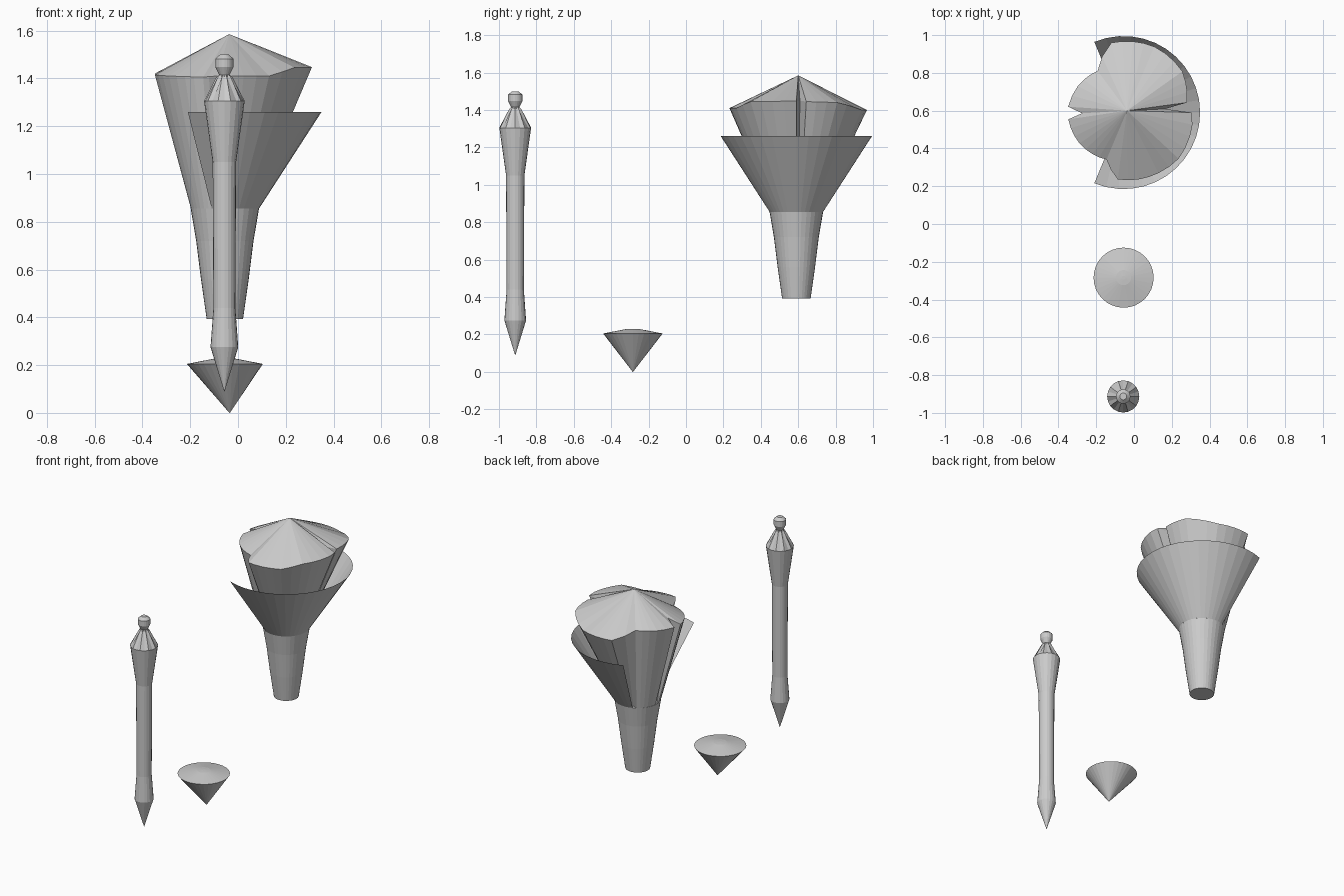
import bpy
from math import sin, cos, pi, radians

if "Cube" in bpy.data.objects:
    bpy.data.objects.remove(bpy.data.objects["Cube"])


def make(name, verts, faces):
    me = bpy.data.meshes.new(name)
    me.from_pydata(verts, [], faces)
    me.update()
    ob = bpy.data.objects.new(name, me)
    bpy.context.collection.objects.link(ob)
    return ob


def lathe(name, cx, cy, profile, n=24, start=0, sweep=360, caps=True, flute=None):
    """Revolve (radius, z) pairs; flute = (ring index, depth) pleats that ring."""
    closed = sweep == 360
    cols = n if closed else n + 1
    verts, faces = [], []
    for i, (r, z) in enumerate(profile):
        for k in range(cols):
            a = radians(start + sweep * k / n)
            rr = r * (1 - flute[1] * (k % 2)) if flute and flute[0] == i else r
            verts.append((cx + rr * cos(a), cy + rr * sin(a), z))
    for i in range(len(profile) - 1):
        for k in range(n):
            a, b = i * cols + k, i * cols + (k + 1) % cols
            faces.append((a, b, b + cols, a + cols))
    if caps and closed:
        faces.append(tuple(reversed(range(cols))))
        last = (len(profile) - 1) * cols
        faces.append(tuple(range(last, last + cols)))
    return make(name, verts, faces)


# Slender stick with pleated collar and small knob
lathe("pistil_stick", -0.057, -0.913,
      [(0.001, 0.09), (0.058, 0.275), (0.046, 0.44), (0.049, 1.05), (0.085, 1.305),
       (0.034, 1.405), (0.022, 1.415), (0.038, 1.447), (0.038, 1.482), (0.018, 1.50)],
      n=20, flute=(5, 0.4))

# Small pointed cone with a shallow domed lid
cone = lathe("small_cone", -0.055, -0.284,
             [(0.001, 0.0), (0.159, 0.205), (0.04, 0.228), (0.01, 0.23)], n=32)
for v in cone.data.vertices[:32]:
    v.co.x += 0.02

# Flower stem
CX, CY = -0.055, 0.59
lathe("flower_stem", CX, CY,
      [(0.076, 0.392), (0.1, 0.56), (0.12, 0.72), (0.143, 0.855)], n=32)

# Outer petal: open cone wrapping the right side
lathe("outer_petal", CX, CY, [(0.143, 0.855), (0.405, 1.26)],
      n=24, start=-112.5, sweep=225, caps=False)

# Inner bloom: three petals folded inward at the notches, (angle, radius, height)
rim = [(-95, 0.355, 1.41), (-60, 0.37, 1.41), (-40, 0.38, 1.445), (-10, 0.37, 1.447),
       (0, 0.36, 1.447), (5, 0.22, 1.45), (9, 0.34, 1.445), (35, 0.38, 1.44),
       (65, 0.385, 1.40), (100, 0.375, 1.40), (122, 0.26, 1.43), (150, 0.28, 1.425),
       (174, 0.295, 1.42), (181, 0.22, 1.45), (187, 0.295, 1.415), (215, 0.285, 1.41),
       (250, 0.265, 1.405), (265, 0.355, 1.41)]
ring = []
for (a0, r0, z0), (a1, r1, z1) in zip(rim, rim[1:]):
    steps = max(1, round((a1 - a0) / 10))
    for s in range(steps):
        t = s / steps
        ring.append((a0 + (a1 - a0) * t, r0 + (r1 - r0) * t, z0 + (z1 - z0) * t))
n = len(ring)
verts, faces = [], []
for level in range(2):
    for a, r, z in ring:
        # the left petal runs on from the stem, the right ones start slightly inside
        base = 0.142 if 115 < a < 252 else 0.115
        rr, zz = ((base, 0.855), (r, z))[level]
        verts.append((CX + rr * cos(radians(a)), CY + rr * sin(radians(a)), zz))
verts.append((-0.037, 0.6, 1.585))
for k in range(n):
    j = (k + 1) % n
    faces += [(k, j, n + j, n + k), (n + k, n + j, 2 * n)]
make("inner_bloom", verts, faces)
